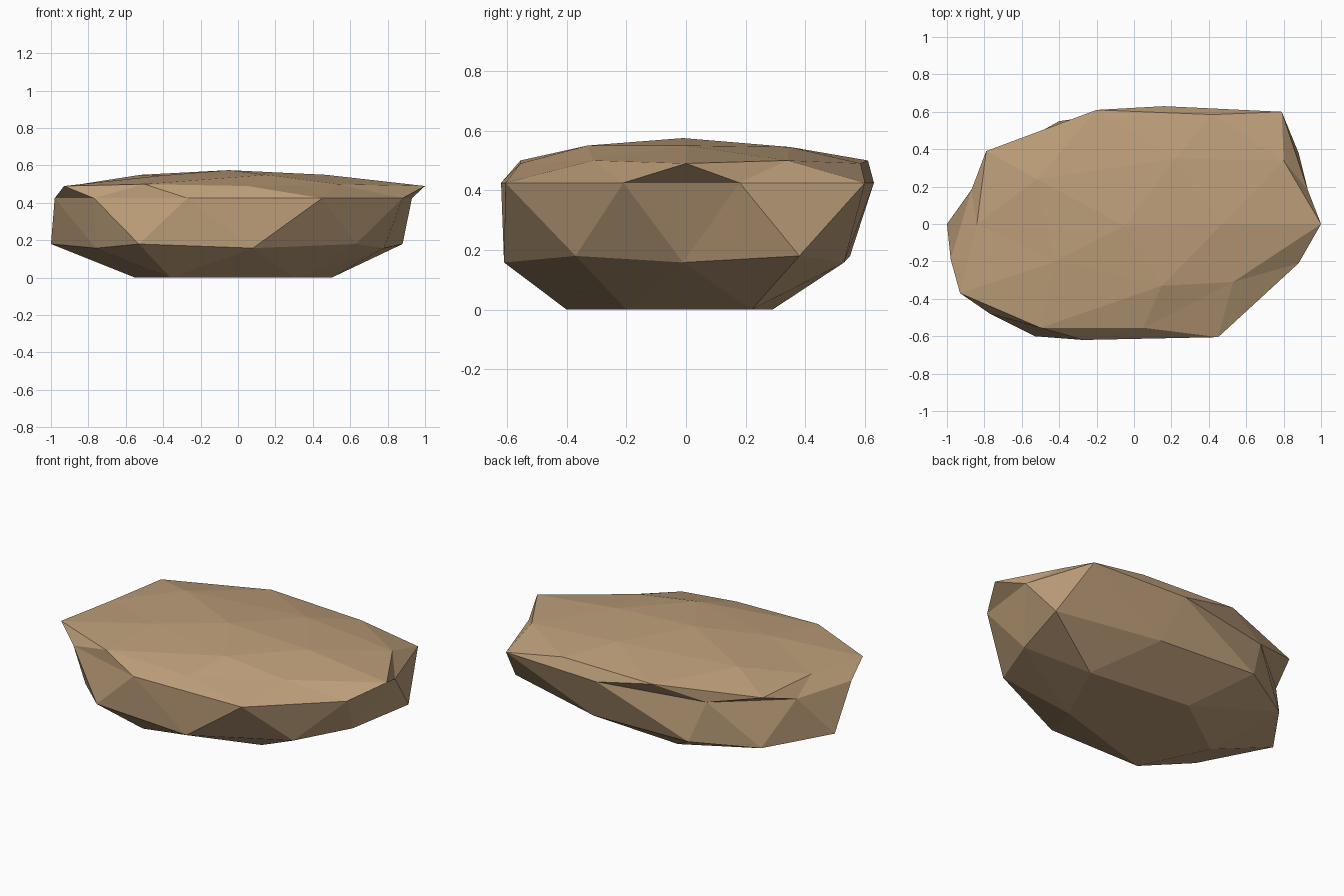
import bpy, bmesh, math

# Remove the default cube
cube = bpy.data.objects.get("Cube")
if cube:
    bpy.data.objects.remove(cube, do_unlink=True)

# Sandstone colour
stone = bpy.data.materials.new("tan stone")
stone.use_nodes = True
colour = (0.51, 0.345, 0.195, 1)
stone.diffuse_color = colour
shader = next(n for n in stone.node_tree.nodes if n.type == 'BSDF_PRINCIPLED')
shader.inputs["Base Color"].default_value = colour
shader.inputs["Roughness"].default_value = 0.9


def shape_ring(verts, outline, even_z, odd_z):
    """Move one latitude ring onto an outline, counter-clockwise from +x."""
    ring = sorted(verts, key=lambda v: (math.atan2(v.co.y, v.co.x) + 0.01) % math.tau)
    for i, (vert, (x, y)) in enumerate(zip(ring, outline)):
        vert.co = (x, y, odd_z if i % 2 else even_z)


# Cross-section outlines from the base to the crown
base = [(.5, .22), (-.15, .29), (-.55, 0), (-.36, -.4), (.3, -.2)]
flank = [(.78, -.01), (.88, .38), (.25, .53), (-.4, .55), (-.75, .35),
         (-1, 0), (-.76, -.38), (-.53, -.6), (.08, -.61), (.63, -.37)]
waist = [(.93, .18), (.79, .6), (.16, .63), (-.49, .5), (-.87, .18),
         (-.98, -.19), (-.77, -.48), (-.27, -.62), (.45, -.605), (.88, -.21)]
rim = [(1, 0), (.8, .34), (.42, .585), (-.2, .61), (-.79, .39),
       (-.84, 0), (-.93, -.37), (-.5, -.555), (.05, -.555), (.53, -.31)]
crown = [(.47, 0), (.22, .35), (-.52, .24), (-.42, -.2), (.15, -.33)]

# Flat boulder shaped from a low-poly sphere, ring by ring
bm = bmesh.new()
bmesh.ops.create_icosphere(bm, subdivisions=2, radius=1)
layers = {name: [] for name in ("bottom", "base", "flank", "waist", "rim", "crown", "top")}
for v in bm.verts:
    limits = (-.95, -.7, -.3, .3, .7, .95)
    level = sum(v.co.z > limit for limit in limits)
    list(layers.values())[level].append(v)

shape_ring(layers["bottom"], [(-.05, -.02)], 0, 0)
shape_ring(layers["base"], base, 0, 0)
shape_ring(layers["flank"], flank, .158, .18)
shape_ring(layers["waist"], waist, .425, .425)
shape_ring(layers["rim"], rim, .49, .5)
shape_ring(layers["crown"], crown, .55, .545)
shape_ring(layers["top"], [(-.05, -.01)], .575, .575)

bmesh.ops.recalc_face_normals(bm, faces=bm.faces)
mesh = bpy.data.meshes.new("flat_boulder")
bm.to_mesh(mesh)
bm.free()
mesh.materials.append(stone)
boulder = bpy.data.objects.new("flat_boulder", mesh)
bpy.context.collection.objects.link(boulder)
